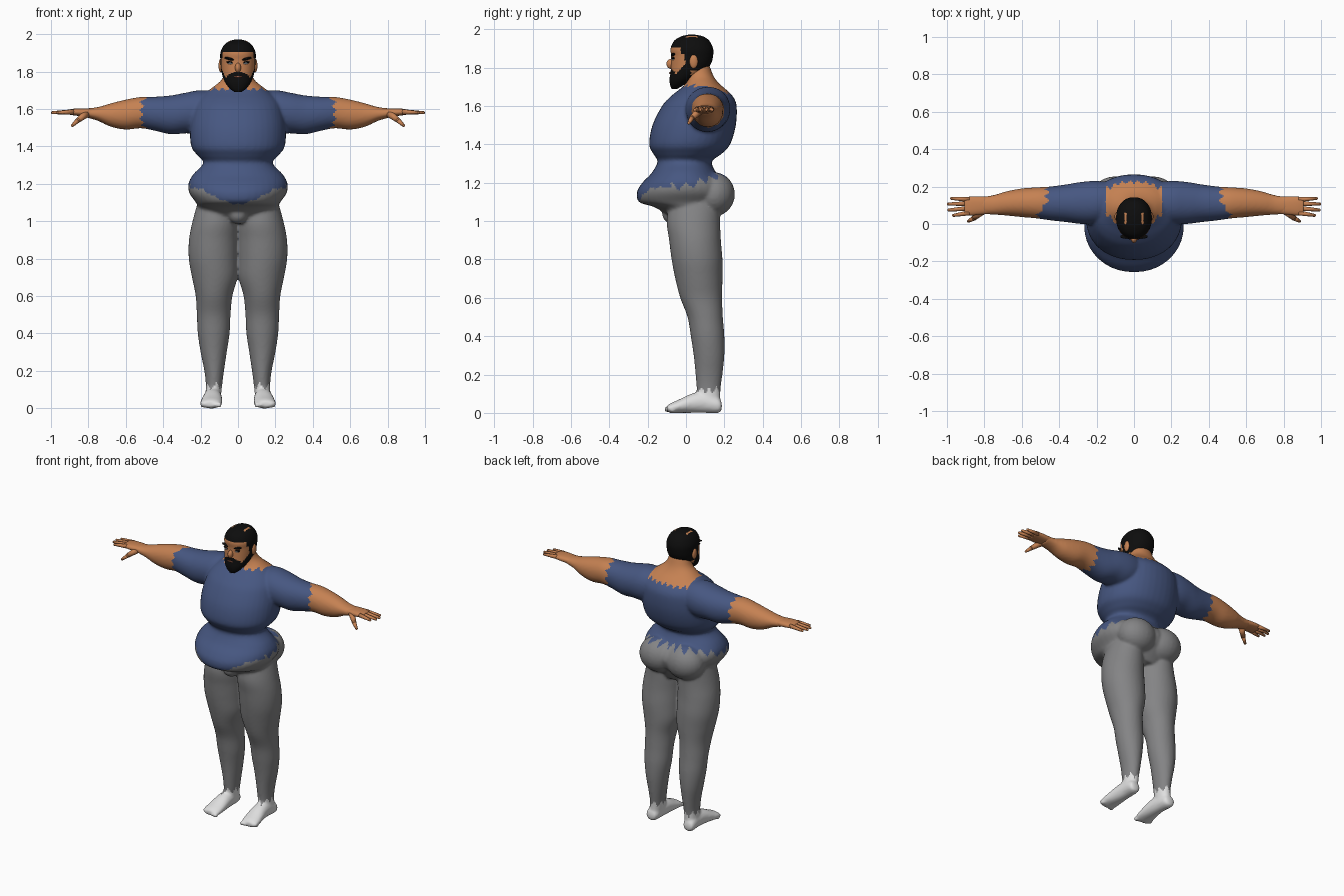
import bpy, bmesh, math
from mathutils import Matrix, Vector

cube = bpy.data.objects.get("Cube")
if cube:
    bpy.data.objects.remove(cube)


def material(name, r, g, b):
    m = bpy.data.materials.new(name)
    m.use_nodes = True
    m.diffuse_color = (r, g, b, 1)
    m.node_tree.nodes["Principled BSDF"].inputs["Base Color"].default_value = (r, g, b, 1)
    return m


SKIN = material("skin", .56, .22, .085)
SHIRT = material("blue shirt", .062, .095, .22)
GREY = material("grey trousers", .23, .23, .235)
WHITE = material("white socks", .74, .74, .74)
HAIR = material("black hair", .004, .004, .004)
EYE = material("pale eye", .55, .65, .72)
LIP = material("lip", .3, .1, .06)


def smooth_rows(rows, steps):
    """Catmull-Rom resampling of a table of section rows."""
    out = []
    for i in range(len(rows) - 1):
        a, b, c, d = (rows[min(max(k, 0), len(rows) - 1)] for k in range(i - 1, i + 3))
        for s in range(steps):
            t = s / steps
            out.append([q + .5 * t * (r - p + t * (2 * p - 5 * q + 4 * r - s_ + t * (3 * (q - r) + s_ - p)))
                        for p, q, r, s_ in zip(a, b, c, d)])
    return out + [list(rows[-1])]


def loft(bm, axis, rows, sign=1, power=2, n=40, steps=5):
    """Closed loft; a row is (position on axis, low and high of both other axes)."""
    others = [k for k in range(3) if k != axis]
    rings = []
    for t, a0, a1, b0, b1 in smooth_rows(rows, steps):
        ring = []
        for k in range(n):
            ang = math.tau * k / n
            p = Vector((0, 0, 0))
            p[axis] = t
            for ax, lo, hi, w in ((others[0], a0, a1, math.cos(ang)), (others[1], b0, b1, math.sin(ang))):
                p[ax] = (lo + hi) / 2 + (hi - lo) / 2 * math.copysign(abs(w) ** (2 / power), w)
            p.x *= sign
            ring.append(bm.verts.new(p))
        rings.append(ring)
    for r, s in zip(rings, rings[1:]):
        for k in range(n):
            j = (k + 1) % n
            bm.faces.new((r[k], r[j], s[j], s[k]))
    bm.faces.new(rings[0])
    bm.faces.new(rings[-1])


def ellipsoid(bm, loc, scale, tilt=0):
    m = Matrix.Translation(loc) @ Matrix.Rotation(tilt, 4, 'Y') @ Matrix.Diagonal((*scale, 1))
    bmesh.ops.create_uvsphere(bm, u_segments=24, v_segments=14, radius=1, matrix=m)


def finger(bm, start, end, r0, r1):
    a, b = Vector(start), Vector(end)
    m = Matrix.Translation((a + b) / 2) @ (b - a).to_track_quat('Z', 'Y').to_matrix().to_4x4()
    bmesh.ops.create_cone(bm, cap_ends=True, segments=12, radius1=r0, radius2=r1,
                          depth=(b - a).length, matrix=m)
    ellipsoid(bm, b, (r1, r1, r1))


def finish(name, bm, *mats):
    bmesh.ops.recalc_face_normals(bm, faces=bm.faces)
    me = bpy.data.meshes.new(name)
    bm.to_mesh(me)
    bm.free()
    for m in mats:
        me.materials.append(m)
    me.shade_smooth()
    ob = bpy.data.objects.new(name, me)
    bpy.context.collection.objects.link(ob)
    return ob


# Torso, from hips to neck: height, half width, front, back
torso = [(.99, .15, -.06, .15), (1.04, .2, -.11, .18), (1.075, .215, -.17, .2), (1.1, .225, -.245, .22),
         (1.15, .26, -.256, .235), (1.2, .265, -.228, .215), (1.25, .24, -.18, .16), (1.31, .185, -.148, .135),
         (1.35, .215, -.17, .185), (1.4, .25, -.192, .23), (1.5, .256, -.175, .26), (1.6, .24, -.125, .264),
         (1.65, .215, -.08, .245), (1.69, .17, -.03, .205), (1.72, .13, 0, .17), (1.76, .085, .005, .142),
         (1.82, .065, .0, .12)]
leg = [(1.12, .03, .21, -.08, .18), (1, 0, .243, -.1, .178), (.9, 0, .262, -.088, .182), (.8, 0, .263, -.075, .19),
       (.7, .003, .246, -.056, .19), (.6, .03, .226, -.03, .188), (.5, .04, .22, .008, .192), (.4, .045, .215, .025, .2),
       (.3, .06, .2, .04, .2), (.2, .075, .18, .05, .19), (.12, .085, .172, .056, .18), (.03, .095, .178, .06, .18)]
arm = [(.1, .03, .22, 1.5, 1.69), (.2, 0, .23, 1.47, 1.7), (.28, 0, .225, 1.47, 1.687), (.36, .01, .212, 1.465, 1.672),
       (.45, .02, .2, 1.485, 1.665), (.52, .03, .196, 1.497, 1.664), (.6, .037, .19, 1.49, 1.65),
       (.68, .045, .175, 1.505, 1.63), (.75, .05, .155, 1.537, 1.61), (.82, .052, .145, 1.557, 1.602)]
foot = [(.187, .12, .16, .02, .05), (.17, .1, .178, 0, .08), (.1, .09, .18, 0, .11), (.03, .085, .188, 0, .1),
        (-.04, .083, .2, 0, .068), (-.085, .088, .202, 0, .048), (-.1, .1, .19, .01, .035)]

bm = bmesh.new()
loft(bm, 2, [(z, -w, w, f, b) for z, w, f, b in torso], power=2.15)
ellipsoid(bm, (0, -.07, 1.04), (.055, .055, .055))
for side in (1, -1):
    loft(bm, 2, leg, side)
    loft(bm, 0, arm, side, 2.1)
    loft(bm, 1, foot, side)
    ellipsoid(bm, (side * .1, .145, 1.14), (.13, .11, .115))
    for k in range(5):
        ellipsoid(bm, (side * (.1 + .022 * k), -.098 + .007 * k, .018), (.013, .018, .016))
body = finish("body_helper", bm)

# Fuse the lofts into one skin
fuse = body.modifiers.new("fuse", 'REMESH')
fuse.mode = 'VOXEL'
fuse.voxel_size = .009
soft = body.modifiers.new("soft", 'SMOOTH')
soft.iterations = 4
bpy.context.view_layer.update()
fused = bpy.data.meshes.new_from_object(body.evaluated_get(bpy.context.evaluated_depsgraph_get()))
bpy.data.objects.remove(body)


def jag(a, count, size):
    return size * (abs((a * count / math.tau) % 1 - .5) * 2 - .5)


def region(c):
    """Garment covering a point of the body, with ragged edges."""
    x, y, z = abs(c.x), c.y, c.z
    turn = math.atan2(y, c.x)
    if z > 1.4:
        cuff = .465 + .05 * min(1, max(0, (.12 - y) / .07)) + jag(math.atan2(z - 1.57, y - .11), 11, .03)
        if x > cuff:
            return "arms"
        collar = 1.705 - .035 * min(1, max(0, (y - .1) / .06)) + jag(c.x, 150, .02)
        return "neck" if z > collar and x < .15 and y > -.01 else "shirt"
    if y < -.08:
        hem = 1.09 + .085 * min(1, x / .2) ** 1.5 + jag(turn, 24, .012)
    else:
        hem = 1.18 + .06 * min(1, max(0, y / .18)) + jag(turn, 22, .045)
    if z > hem:
        return "shirt"
    ankle = .118 + jag(math.atan2(y - .12, x - .13), 7, .04)
    return "trousers" if z > ankle else "feet"


for part, mat in (("shirt", SHIRT), ("trousers", GREY), ("feet", WHITE), ("arms", SKIN), ("neck", SKIN)):
    bm = bmesh.new()
    bm.from_mesh(fused)
    drop = [f for f in bm.faces if region(f.calc_center_median()) != part]
    bmesh.ops.delete(bm, geom=drop, context='FACES')
    finish(part, bm, mat)
bpy.data.meshes.remove(fused)

# Hands
palm = [(.77, .055, .145, 1.562, 1.6), (.82, .05, .147, 1.56, 1.603), (.87, .046, .147, 1.565, 1.602),
        (.905, .05, .142, 1.57, 1.597)]
for side, label in ((1, "left"), (-1, "right")):
    bm = bmesh.new()
    loft(bm, 0, palm, side, 2.4, 24)
    for y0, y1, tip in ((.06, .046, .965), (.084, .075, .99), (.109, .107, .992), (.131, .137, .975)):
        finger(bm, (side * .88, y0, 1.585), (side * tip, y1, 1.58), .014, .008)
    finger(bm, (side * .81, .07, 1.575), (side * .855, .032, 1.54), .021, .014)
    finger(bm, (side * .855, .032, 1.54), (side * .885, .015, 1.512), .014, .008)
    finish(label + "_hand", bm, SKIN)

# Head with hair and beard
head = [(1.69, .018, -.075, -.045), (1.71, .045, -.083, -.01), (1.74, .068, -.086, .04), (1.78, .084, -.08, .1),
        (1.82, .091, -.078, .13), (1.86, .094, -.077, .141), (1.9, .094, -.08, .141), (1.94, .076, -.062, .122),
        (1.963, .046, -.025, .09), (1.972, .012, .01, .05)]


def hairy(c):
    x, y, z = abs(c.x), c.y, c.z
    if z > 1.95 and abs(x - .045) < .006 and 0 < y < .06:
        return False
    if y > .025:
        return z > 1.785 or (y < .045 and z < 1.76)
    if y > -.005 or z > (1.87 if y > -.03 else 1.905):
        return True
    return z < 1.767 + max(0, y + .05) * 1.2 or (x < .058 and z < 1.803 - .4 * x)


bm = bmesh.new()
loft(bm, 2, [(z, -w, w, f, b) for z, w, f, b in head], power=2.15, n=72, steps=7)
for f in bm.faces:
    f.material_index = int(hairy(f.calc_center_median()))
finish("head", bm, SKIN, HAIR)

# Face details
features = {name: bmesh.new() for name in ("nose", "ears", "eyebrows", "eyelids", "eyes", "mouth")}
ellipsoid(features["nose"], (0, -.079, 1.82), (.016, .023, .026))
ellipsoid(features["mouth"], (0, -.083, 1.772), (.022, .005, .005))
for s in (1, -1):
    ellipsoid(features["ears"], (s * .092, .04, 1.832), (.012, .022, .036))
    ellipsoid(features["eyebrows"], (s * .044, -.067, 1.868), (.03, .012, .007), -s * .22)
    ellipsoid(features["eyelids"], (s * .041, -.066, 1.849), (.021, .009, .006), -s * .1)
    ellipsoid(features["eyes"], (s * .041, -.068, 1.844), (.014, .009, .005))
for (name, bm), mat in zip(features.items(), (SKIN, SKIN, HAIR, HAIR, EYE, LIP)):
    finish(name, bm, mat)
